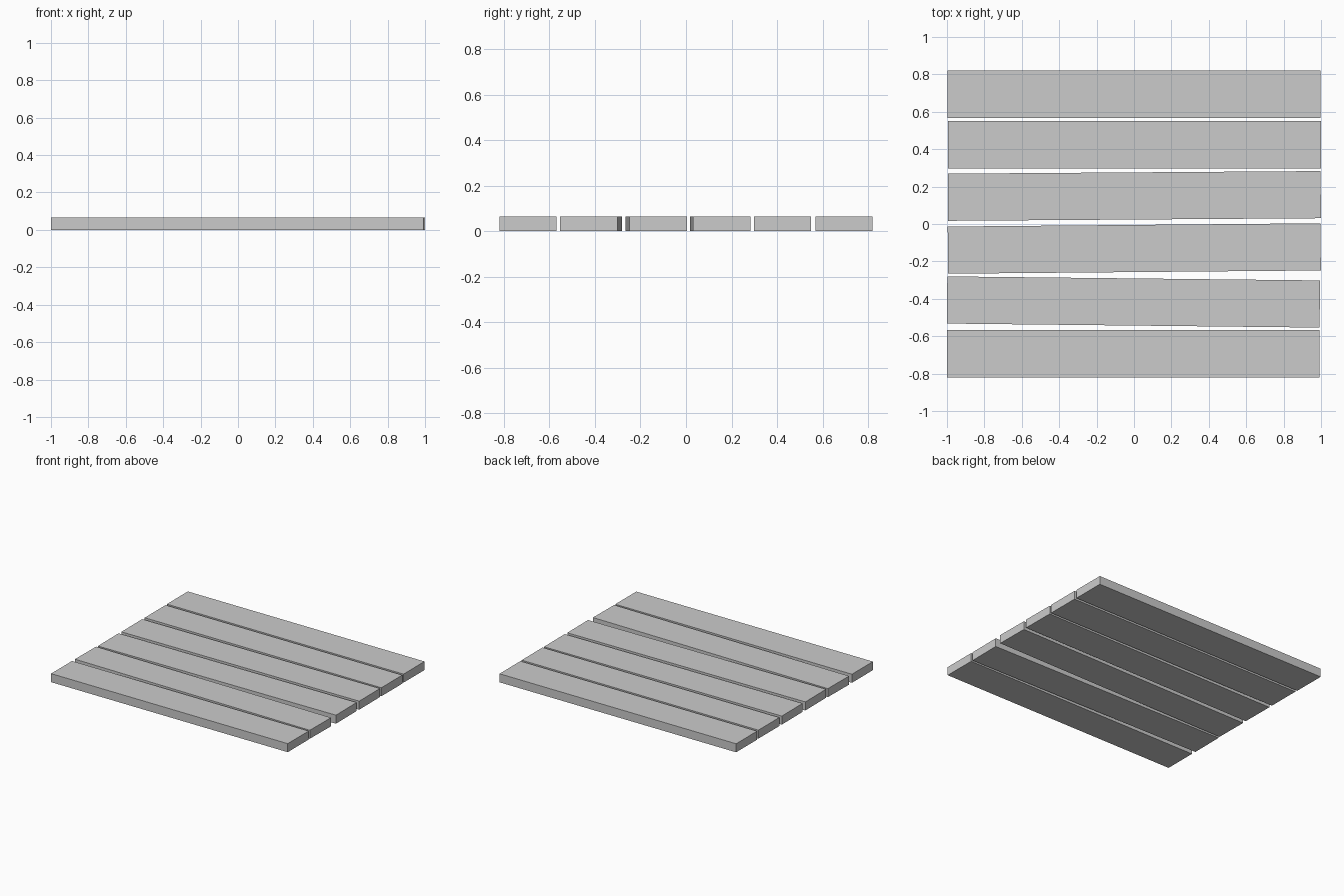
import bpy, bmesh
from math import radians
from mathutils import Matrix

if "Cube" in bpy.data.objects:
    bpy.data.objects.remove(bpy.data.objects["Cube"])

LENGTH, WIDTH, THICK = 1.993, 0.252, 0.065


def plank(name, x, y, angle):
    bm = bmesh.new()
    bmesh.ops.create_cube(bm, size=1, matrix=Matrix.Diagonal((LENGTH, WIDTH, THICK, 1)))
    mesh = bpy.data.meshes.new(name)
    bm.to_mesh(mesh)
    bm.free()
    ob = bpy.data.objects.new(name, mesh)
    ob.location = (x, y, THICK / 2)
    ob.rotation_euler.z = radians(angle)
    bpy.context.collection.objects.link(ob)


# Loose floor boards, front to back: x centre, y centre, slight twist in degrees
boards = [
    (-0.0035, -0.694, 0.0),
    (-0.0030, -0.417, -0.62),
    (0.0015, -0.131, 0.5),
    (0.0020, 0.150, 0.4),
    (0.0020, 0.424, 0.0),
    (0.0000, 0.694, 0.0),
]
for i, (x, y, a) in enumerate(boards, 1):
    plank(f"floor_plank_{i}", x, y, a)
